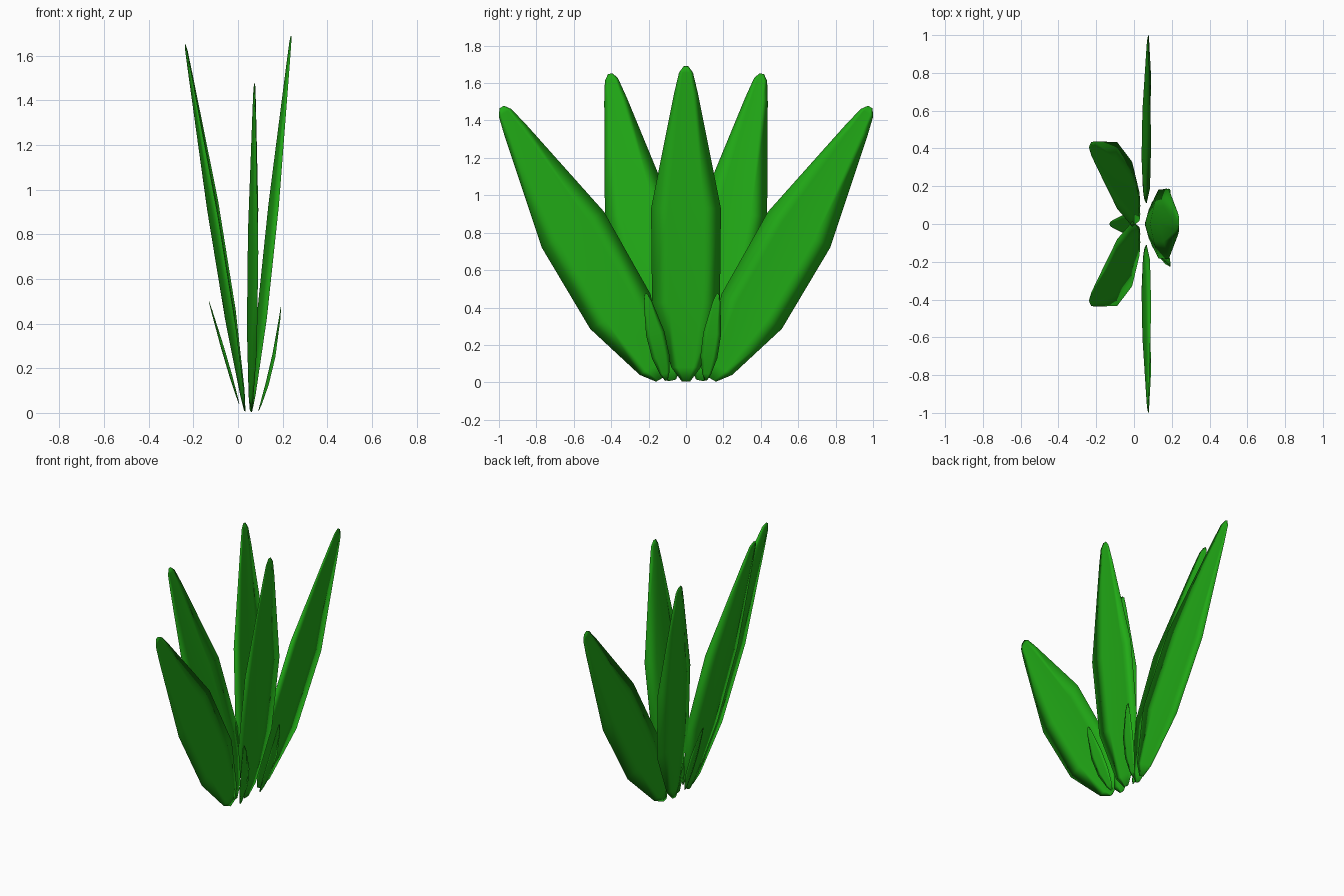
import bpy, bmesh
from mathutils import Vector

if "Cube" in bpy.data.objects:
    bpy.data.objects.remove(bpy.data.objects["Cube"])

green = bpy.data.materials.new("leaf_green")
green.diffuse_color = (0.015, 0.4, 0.008, 1)
green.use_nodes = True
green.node_tree.nodes["Principled BSDF"].inputs["Base Color"].default_value = green.diffuse_color

# (fraction of length, fraction of half width) along a blade
BIG = [(0, .12), (.045, .42), (.25, .97), (.55, 1), (.915, .34), (.98, .2), (1, .07)]
SMALL = [(0, .15), (.08, .5), (.28, .95), (.55, 1), (.9, .45), (.98, .22), (1, .08)]
# cross-section: (across, height, belly); edges curl towards +x
SECTION = [(-1, 1, 0), (-.5, .45, .5), (0, .1, 1), (.5, .45, .5),
           (1, 1, 0), (.5, .3, -.5), (0, -.2, -1), (-.5, .3, -.5)]


def leaf(name, base, tip, half_width, profile, cup, thick, bow=0.0):
    base, tip = Vector(base), Vector(tip)
    axis = (tip - base).normalized()
    side = axis.cross(Vector((1, 0, 0))).normalized()
    normal = side.cross(axis).normalized()
    if normal.x < 0:
        normal = -normal
    bm = bmesh.new()
    rings = []
    for t, w in profile:
        centre = base.lerp(tip, t) + normal * bow * 4 * t * (1 - t)
        rings.append([bm.verts.new(centre + side * a * w * half_width
                                   + normal * w * (cup * h + thick * b))
                      for a, h, b in SECTION])
    n = len(SECTION)
    for r0, r1 in zip(rings, rings[1:]):
        for i in range(n):
            j = (i + 1) % n
            bm.faces.new((r0[i], r0[j], r1[j], r1[i]))
    bm.faces.new(rings[0])
    bm.faces.new(rings[-1])
    bmesh.ops.recalc_face_normals(bm, faces=bm.faces)
    for f in bm.faces:
        f.smooth = True
    mesh = bpy.data.meshes.new(name)
    bm.to_mesh(mesh)
    bm.free()
    mesh.materials.append(green)
    obj = bpy.data.objects.new(name, mesh)
    bpy.context.collection.objects.link(obj)


# Central leaf leaning to +x
leaf("centre_leaf", (.06, 0, .005), (.237, 0, 1.69), .187, BIG, .026, .016)

# Mirrored pairs: wide outer leaves and rear leaves leaning to -x
for s, label in ((-1, "left"), (1, "right")):
    leaf("outer_leaf_" + label, (.055, s * .14, .015), (.073, s * .985, 1.472),
         .192, BIG, .026, .015)
    leaf("rear_leaf_" + label, (.03, s * .075, .01), (-.237, s * .405, 1.65),
         .18, BIG, .028, .016)

# Short young leaves around the base
leaf("young_leaf_left", (.092, -.105, .01), (.192, -.215, .475), .05, SMALL, .006, .006, .015)
leaf("young_leaf_right", (.092, .105, .01), (.192, .17, .475), .048, SMALL, .006, .006, .015)
leaf("young_leaf_rear", (.005, 0, .04), (-.13, 0, .5), .045, SMALL, .006, .006)
